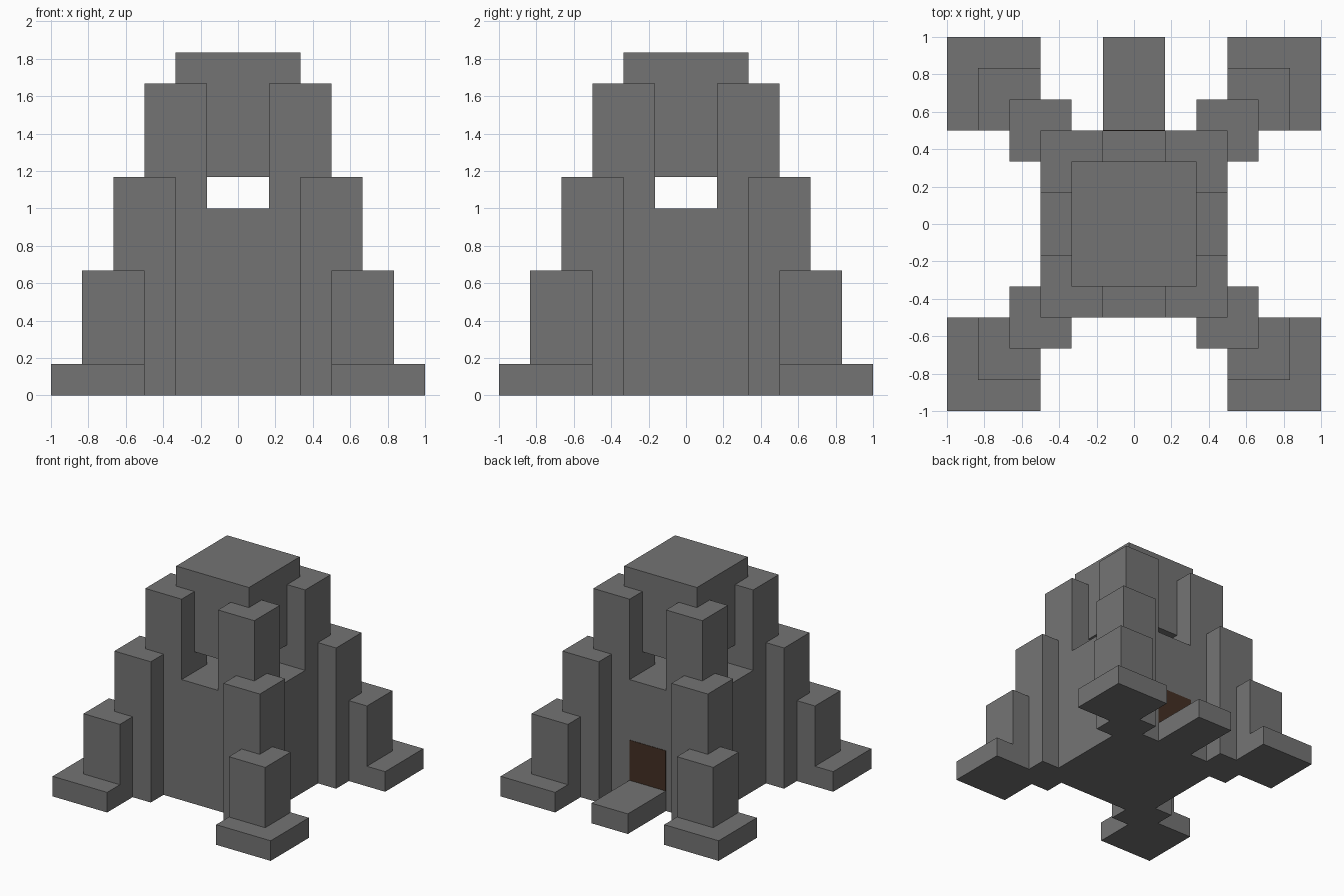
import bpy
import bmesh
from mathutils import Matrix, Vector

if "Cube" in bpy.data.objects:
    bpy.data.objects.remove(bpy.data.objects["Cube"])

U = 1 / 6  # every block sits on a grid of this step


def material(name, rgb):
    mat = bpy.data.materials.new(name)
    mat.use_nodes = True
    colour = (*rgb, 1)
    mat.diffuse_color = colour
    mat.node_tree.nodes["Principled BSDF"].inputs["Base Color"].default_value = colour
    return mat


def block(name, low, high, mat):
    """Box between two corners given in grid steps."""
    low, high = Vector(low) * U, Vector(high) * U
    bm = bmesh.new()
    bmesh.ops.create_cube(bm, size=1, matrix=Matrix.Diagonal((*(high - low), 1)))
    mesh = bpy.data.meshes.new(name)
    bm.to_mesh(mesh)
    bm.free()
    mesh.materials.append(mat)
    obj = bpy.data.objects.new(name, mesh)
    obj.location = (low + high) / 2
    bpy.context.collection.objects.link(obj)
    return obj


stone = material("grey stone", (0.175, 0.175, 0.175))
wood = material("dark brown door", (0.056, 0.029, 0.017))

# Central hall and the cap held above it
block("hall", (-3, -3, 0), (3, 3, 6), stone)
block("roof_cap", (-2, -2, 7), (2, 2, 11), stone)

# Stepped corner towers: name, inner edge, outer edge, bottom, top
TIERS = [
    ("foot", 3, 6, 0, 1),
    ("low_buttress", 3, 5, 1, 4),
    ("tall_buttress", 2, 4, 0, 7),
    ("upper_pillar", 1, 3, 6, 10),
]
for side, sx in (("left", 1), ("right", -1)):
    for end, sy in (("front", -1), ("back", 1)):
        for part, inner, outer, bottom, top in TIERS:
            xs = sorted((sx * inner, sx * outer))
            ys = sorted((sy * inner, sy * outer))
            block(f"{end}_{side}_{part}", (xs[0], ys[0], bottom),
                  (xs[1], ys[1], top), stone)

# Entrance at the back: doorstep and thin door plate
block("doorstep", (-1, 3, 0), (1, 6, 1), stone)
block("door", (-1, 3, 1), (1, 3.02, 3), wood)
